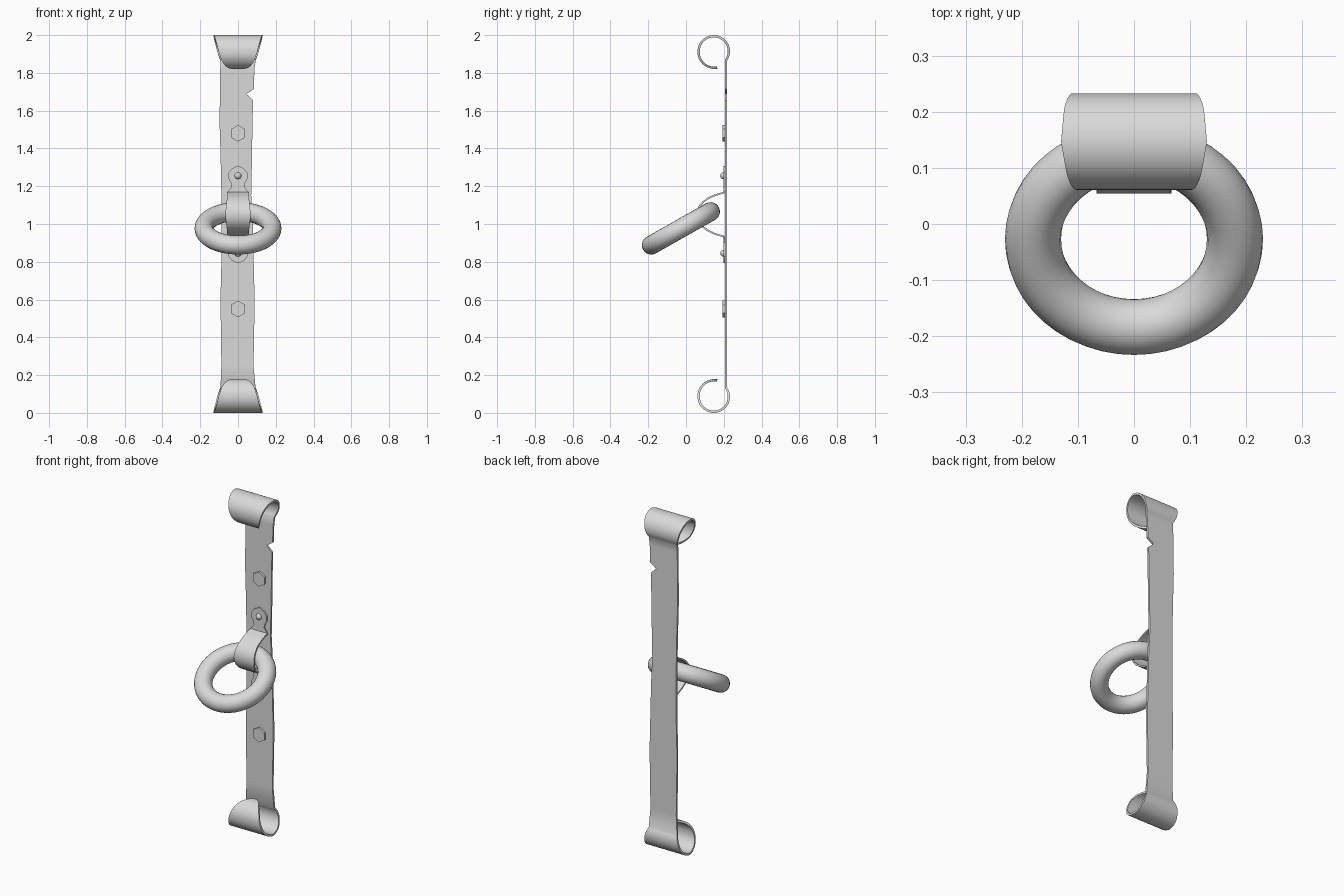
import bpy, bmesh, math

cube = bpy.data.objects.get("Cube")
if cube:
    bpy.data.objects.remove(cube, do_unlink=True)

metal = bpy.data.materials.new("light grey metal")
metal.use_nodes = True
GREY = (0.7, 0.7, 0.7, 1)
metal.diffuse_color = GREY
metal.node_tree.nodes["Principled BSDF"].inputs["Base Color"].default_value = GREY


def finish(name):
    """Name the active object, give it the metal and smooth it."""
    ob = bpy.context.object
    ob.name = name
    ob.data.materials.append(metal)
    bpy.ops.object.shade_smooth_by_angle(angle=math.radians(35))
    return ob


def ribbon(name, rows, thickness):
    """Bent sheet from rows of (y, z, left x, right x)."""
    bm = bmesh.new()
    pairs = [(bm.verts.new((a, y, z)), bm.verts.new((b, y, z))) for y, z, a, b in rows]
    for (a, b), (c, d) in zip(pairs, pairs[1:]):
        bm.faces.new((a, b, d, c))
    mesh = bpy.data.meshes.new(name)
    bm.to_mesh(mesh)
    bm.free()
    ob = bpy.data.objects.new(name, mesh)
    bpy.context.collection.objects.link(ob)
    bpy.ops.object.select_all(action='DESELECT')
    ob.select_set(True)
    bpy.context.view_layer.objects.active = ob
    mod = ob.modifiers.new("thickness", 'SOLIDIFY')
    mod.thickness = thickness
    mod.offset = 0
    bpy.ops.object.modifier_apply(modifier=mod.name)
    return finish(name)


def interpolate(table, t):
    for (t0, v0), (t1, v1) in zip(table, table[1:]):
        if t <= t1:
            return v0 + (v1 - v0) * (t - t0) / (t1 - t0)
    return table[-1][1]


# Curled end: half width by angle, flaring out and closing to a rounded tongue
FLARE = [(-35, .093), (0, .11), (45, .124), (90, .13), (135, .119), (180, .103),
         (215, .086), (240, .066), (260, .045), (274, .026), (282, .008)]


def curl():
    rows = []
    steps = 48
    for i in range(steps + 1):
        deg = -35 + 317 * i / steps
        a = math.radians(deg)
        r = .08 + .008 * max(0, deg - 180) / 102
        w = interpolate(FLARE, deg)
        rows.append((.147 + r * math.cos(a), 1.914 + r * math.sin(a), -w, w))
    return rows


# Long strap with uneven edges and a nick in its left side
top = curl()
bottom = [(y, 2 - z, a, b) for y, z, a, b in top]
edges = [(.25, -.088, .082), (.4, -.09, .085), (.6, -.093, .088), (.8, -.088, .083),
         (1.0, -.088, .078), (1.15, -.088, .07), (1.35, -.092, .074), (1.55, -.098, .077),
         (1.655, -.096, .08), (1.688, -.096, .045), (1.715, -.096, .084), (1.82, -.094, .087)]
flat = [(.212, z, a, b) for z, a, b in edges]
ribbon("strap", bottom[::-1] + flat + top, .012)

# Bracket: shaped upper tab and half of the loop, mirrored downwards
half = [(.202, 1.307, .006), (.202, 1.292, .034), (.202, 1.27, .05), (.202, 1.24, .05),
        (.202, 1.215, .036), (.202, 1.197, .034), (.202, 1.18, .046), (.2, 1.166, .056),
        (.175, 1.159, .056), (.145, 1.149, .057), (.115, 1.134, .058), (.09, 1.116, .06),
        (.072, 1.095, .063), (.062, 1.073, .065), (.059, 1.05, .067)]
mirrored = [(y, 2.1 - z, w) for y, z, w in half[-2::-1]]
ribbon("ring_bracket", [(y, z, -w, w) for y, z, w in half + mirrored], .009)

# Dome rivets on the bracket tabs
for name, z in (("upper_rivet", 1.255), ("lower_rivet", .845)):
    bpy.ops.mesh.primitive_uv_sphere_add(segments=20, ring_count=12, radius=.018,
                                         location=(0, .199, z))
    finish(name)

# Hexagonal bolt heads
for name, z in (("upper_bolt", 1.48), ("lower_bolt", .55)):
    bpy.ops.mesh.primitive_cylinder_add(vertices=6, radius=.044, depth=.016,
                                        location=(0, .202, z),
                                        rotation=(math.pi / 2, 0, 0))
    finish(name)

# Hanging ring, tilted forward
bpy.ops.mesh.primitive_torus_add(major_segments=48, minor_segments=20, major_radius=.18,
                                 minor_radius=.05, location=(0, -.027, .977),
                                 rotation=(math.radians(29.5), 0, 0))
finish("pull_ring")
